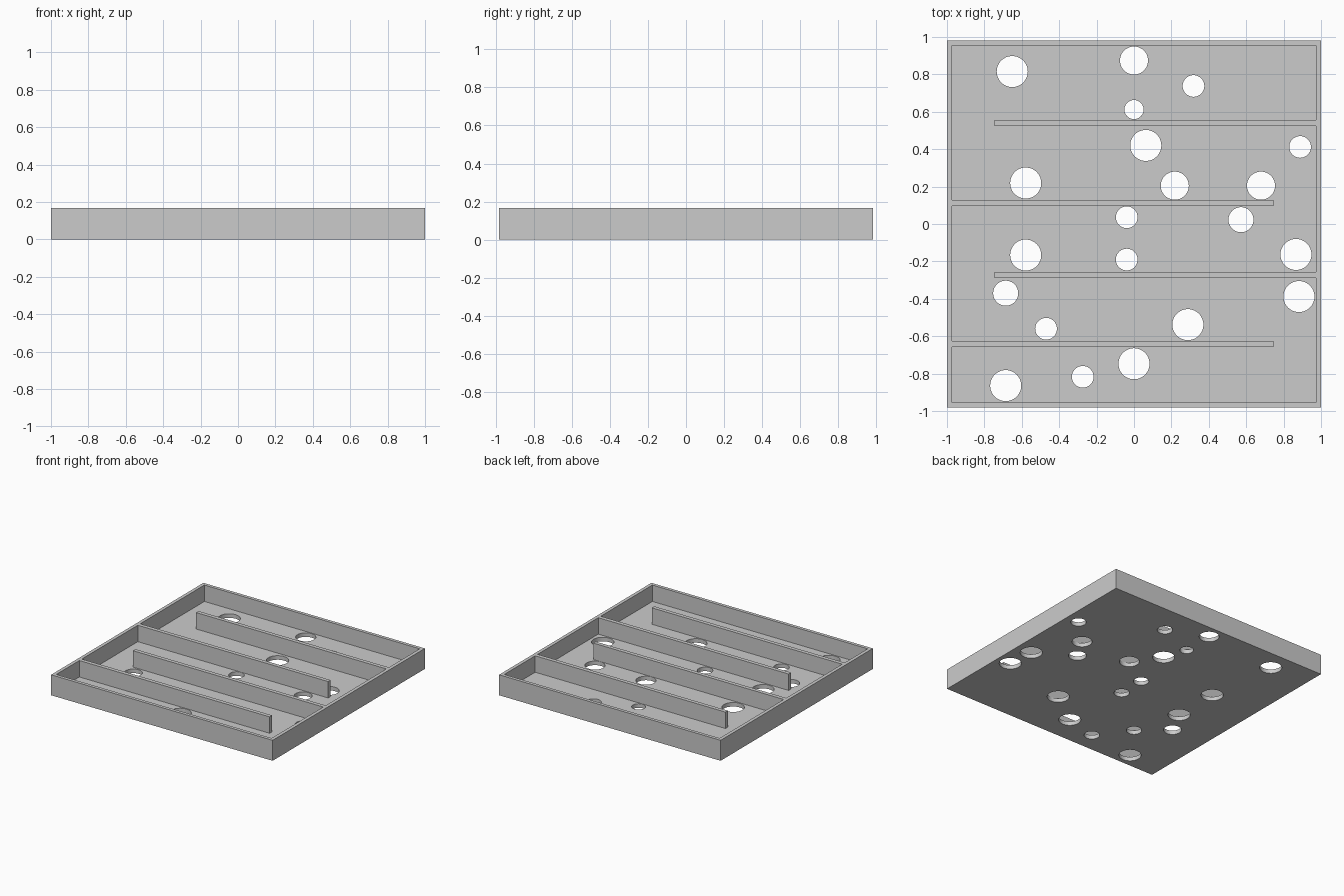
import bpy, bmesh, math

if "Cube" in bpy.data.objects:
    bpy.data.objects.remove(bpy.data.objects["Cube"])

H, FLOOR = 0.167, 0.033          # overall height, floor thickness
X, Y = 1.0, 0.982                # outer half sizes
IX, IY = 0.972, 0.955            # inner half sizes

grey = bpy.data.materials.new("light_grey")
grey.diffuse_color = (0.6, 0.6, 0.6, 1)
grey.use_nodes = True
grey.node_tree.nodes["Principled BSDF"].inputs["Base Color"].default_value = grey.diffuse_color


def prism(bm, pts, z0, z1):
    """Extrude a counter-clockwise outline from z0 to z1."""
    f = bm.faces.new([bm.verts.new((x, y, z0)) for x, y in pts])
    top = bmesh.ops.extrude_face_region(bm, geom=[f])["geom"]
    vs = [v for v in top if isinstance(v, bmesh.types.BMVert)]
    bmesh.ops.translate(bm, verts=vs, vec=(0, 0, z1 - z0))


def make(name, prisms):
    bm = bmesh.new()
    for p in prisms:
        prism(bm, *p)
    bmesh.ops.recalc_face_normals(bm, faces=bm.faces)
    me = bpy.data.meshes.new(name)
    bm.to_mesh(me)
    bm.free()
    me.materials.append(grey)
    ob = bpy.data.objects.new(name, me)
    bpy.context.collection.objects.link(ob)
    return ob


def cut(target, cutter):
    m = target.modifiers.new("cut", 'BOOLEAN')
    m.operation, m.solver, m.object = 'DIFFERENCE', 'EXACT', cutter
    bpy.context.view_layer.objects.active = target
    bpy.ops.object.modifier_apply(modifier=m.name)
    bpy.data.objects.remove(cutter, do_unlink=True)


# Solid tray block
tray = make("maze_tray", [([(-X, -Y), (X, -Y), (X, Y), (-X, Y)], 0, H)])

# Zigzag cavity: partitions alternate between the right and left walls
T, END = 0.016, 0.747            # partition half thickness, free end position
right_side, left_side = [], []
for y, side in [(0.541, 1), (0.112, -1), (-0.273, 1), (-0.642, -1)]:
    slot = [(side * IX, y + T), (-side * END, y + T),
            (-side * END, y - T), (side * IX, y - T)]
    (right_side if side > 0 else left_side).extend(slot)
outline = ([(IX, IY)] + right_side + [(IX, -IY), (-IX, -IY)]
           + left_side[::-1] + [(-IX, IY)])
cut(tray, make("cavity_cutter", [(outline[::-1], FLOOR, H + 0.1)]))

# Round holes through the floor, grouped by radius
HOLES = {
    0.083: [(-0.651, 0.815), (0.063, 0.42), (-0.579, 0.219), (-0.579, -0.166),
            (0.866, -0.163), (0.882, -0.388), (0.288, -0.538), (0, -0.747),
            (-0.686, -0.864)],
    0.075: [(0, 0.874), (0.218, 0.205), (0.679, 0.205)],
    0.067: [(0.572, 0.023), (-0.686, -0.37)],
    0.058: [(0.318, 0.738), (0.888, 0.412), (-0.039, 0.036), (-0.039, -0.19),
            (-0.47, -0.56), (-0.274, -0.817)],
    0.051: [(0, 0.612)],
}
N = 48
discs = []
for r, centres in HOLES.items():
    for cx, cy in centres:
        ring = [(cx + r * math.cos(2 * math.pi * i / N),
                 cy + r * math.sin(2 * math.pi * i / N)) for i in range(N)]
        discs.append((ring, -0.05, FLOOR + 0.02))
cut(tray, make("hole_cutter", discs))

# Smooth hole walls, crisp edges
tray.select_set(True)
bpy.context.view_layer.objects.active = tray
bpy.ops.object.shade_smooth_by_angle(angle=math.radians(30))
